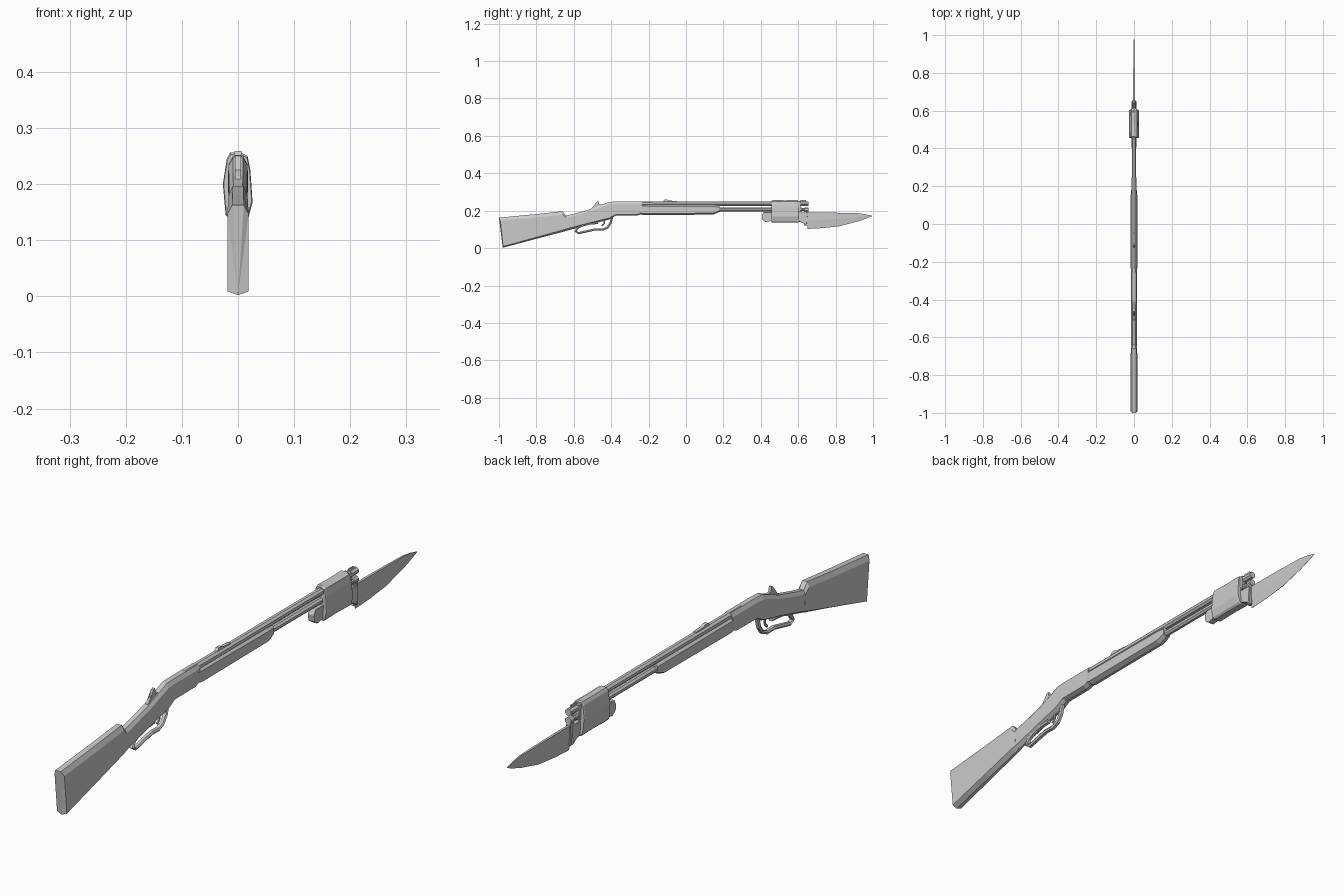
import bpy, bmesh, math
from mathutils import Vector

if "Cube" in bpy.data.objects:
    bpy.data.objects.remove(bpy.data.objects["Cube"])


def finish(name, bm):
    bmesh.ops.recalc_face_normals(bm, faces=bm.faces)
    me = bpy.data.meshes.new(name)
    bm.to_mesh(me)
    bm.free()
    ob = bpy.data.objects.new(name, me)
    bpy.context.collection.objects.link(ob)
    return ob


def skin(name, rings, closed=False):
    """Join equal-length rings of points with quads, capping the ends."""
    bm = bmesh.new()
    vs = [[bm.verts.new(p) for p in r] for r in rings]
    n, m = len(rings[0]), len(rings)
    for i in range(m if closed else m - 1):
        a, b = vs[i], vs[(i + 1) % m]
        for j in range(n):
            k = (j + 1) % n
            bm.faces.new((a[j], a[k], b[k], b[j]))
    if not closed:
        for end in (vs[0], vs[-1]):
            cap = bm.faces.new(end)
            bmesh.ops.triangulate(bm, faces=[cap])
    return finish(name, bm)


def body(name, stations):
    """Chamfered loft: (y_bottom, y_top, z_bottom, z_top, half_width, low_chamfer, top_chamfer, dent)."""
    rings = []
    for yb, yt, zb, zt, w, cb, ct, dent in stations:
        half = [(0, zb), (w, zb + cb), (w, (zb + zt) / 2), (w, zt - ct), (w * .55, zt)]
        ring = half + [(-x, z) for x, z in reversed(half[1:])]
        pts = []
        for x, z in ring:
            t = (z - zb) / (zt - zb)
            pts.append((x, yb + (yt - yb) * t + dent * 4 * t * (1 - t), z))
        rings.append(pts)
    return skin(name, rings)


def rod(name, z, sections, sides=8):
    """Lathe along y: sections of (y, radius)."""
    step = math.tau / sides
    return skin(name, [[(r * math.cos((i + .5) * step), y, z + r * math.sin((i + .5) * step))
                        for i in range(sides)] for y, r in sections])


def plate(name, profile, w):
    """Side profile (y, z) extruded across x."""
    bm = bmesh.new()
    a = [bm.verts.new((-w, y, z)) for y, z in profile]
    b = [bm.verts.new((w, y, z)) for y, z in profile]
    for i in range(len(a)):
        k = (i + 1) % len(a)
        bm.faces.new((a[i], a[k], b[k], b[i]))
    bmesh.ops.triangulate(bm, faces=[bm.faces.new(a), bm.faces.new(b)])
    return finish(name, bm)


def strap(name, path, w, t, closed=False):
    """Six-sided bar following a path (y, z)."""
    P = [Vector(p) for p in path]
    n = len(P)
    rings = []
    for i, p in enumerate(P):
        prev = P[i - 1] if closed or i else p
        nxt = P[(i + 1) % n] if closed or i < n - 1 else p
        d = (nxt - prev).normalized()
        nrm = Vector((-d.y, d.x))
        sec = [(w, 0), (w * .6, t), (-w * .6, t), (-w, 0), (-w * .6, -t), (w * .6, -t)]
        rings.append([(x, p.x + nrm.x * s, p.y + nrm.y * s) for x, s in sec])
    return skin(name, rings, closed)


# Wooden butt stock with concave butt plate
body("butt_stock", [
    (-.98, -1.0, .002, .163, .019, .007, .016, .016),
    (-.80, -.80, .05, .182, .018, .008, .018, 0),
    (-.655, -.66, .088, .197, .017, .010, .018, 0),
    (-.635, -.64, .094, .172, .016, .010, .012, 0)])

# Wrist and receiver
body("receiver", [
    (-.65, -.65, .090, .172, .0155, .010, .012, 0),
    (-.59, -.59, .106, .186, .015, .010, .012, 0),
    (-.51, -.51, .127, .208, .0155, .010, .012, 0),
    (-.41, -.41, .153, .247, .017, .008, .014, 0),
    (-.375, -.375, .174, .249, .017, .006, .014, 0),
    (-.26, -.26, .175, .249, .017, .006, .014, 0),
    (-.235, -.235, .184, .249, .016, .006, .014, 0)])

# Fore-end
body("fore_end", [
    (-.25, -.25, .182, .232, .016, .007, .008, 0),
    (-.225, -.225, .177, .232, .018, .008, .008, 0),
    (.145, .145, .179, .230, .018, .008, .008, 0),
    (.18, .18, .194, .228, .015, .006, .008, 0)])

# Barrel and magazine tube
rod("barrel", .2375, [(-.3, .0135), (.60, .0125), (.655, .0125)])
rod("magazine_tube", .207, [(.1, .0115), (.62, .0115), (.622, .009), (.632, .009),
                            (.634, .0125), (.655, .0125)])
plate("muzzle_band", [(.598, .196), (.612, .196), (.612, .249), (.598, .249)], .0125)

# Sights and hammer
plate("rear_sight", [(-.125, .248), (-.115, .259), (-.10, .259), (-.09, .254),
                     (-.05, .252), (-.045, .247)], .006)
plate("front_sight", [(.60, .247), (.615, .257), (.64, .257), (.645, .247)], .002)
plate("hammer", [(-.51, .205), (-.505, .214), (-.485, .225), (-.475, .250), (-.468, .252),
                 (-.464, .232), (-.45, .232), (-.44, .205)], .005)

# Lever loop and trigger
strap("lever_loop", [(-.395, .168), (-.403, .135), (-.42, .110), (-.445, .099), (-.485, .100),
                     (-.53, .090), (-.575, .080), (-.59, .090), (-.578, .110), (-.545, .127),
                     (-.51, .132), (-.47, .135)], .009, .006)
strap("trigger", [(-.437, .155), (-.437, .132), (-.45, .118)], .004, .004)

# Cloth wrap binding the knife to the barrel, slightly uneven
wrap = [(-.014, .256), (-.020, .245), (-.027, .20), (-.022, .145), (-.012, .136),
        (.012, .136), (.019, .142), (.026, .168), (.022, .225), (.017, .250), (.004, .257)]
skin("cloth_wrap", [[(x * s, y + dy * (z - .2), .197 + (z - .197) * s) for x, z in wrap]
                    for y, dy, s in ((.457, .02, .94), (.462, .02, 1), (.53, 0, .98),
                                     (.597, -.06, 1), (.602, -.06, .94))])

# Knife grip and guard
grip = plate("knife_grip", [(.415, .192), (.405, .175), (.408, .152), (.425, .140), (.455, .146),
                            (.50, .150), (.60, .143), (.625, .135), (.645, .122), (.65, .19), (.60, .192)], .012)
bev = grip.modifiers.new("edges", 'BEVEL')
bev.width, bev.segments, bev.limit_method = .005, 1, 'ANGLE'
plate("knife_guard", [(.632, .122), (.654, .118), (.654, .197), (.632, .197)], .007)

# Wedge-shaped blade tapering to the tip: (y, edge z, spine z, half thickness)
skin("knife_blade", [[(-.0005, y, lo), (-w, y, lo + (hi - lo) * .55), (-w, y, hi),
                      (w, y, hi), (w, y, lo + (hi - lo) * .55), (.0005, y, lo)]
                     for y, lo, hi, w in ((.65, .103, .190, .0045), (.73, .107, .190, .0045),
                                          (.82, .117, .189, .004), (.92, .143, .187, .003),
                                          (.96, .157, .181, .002), (.995, .171, .173, .0005))])
